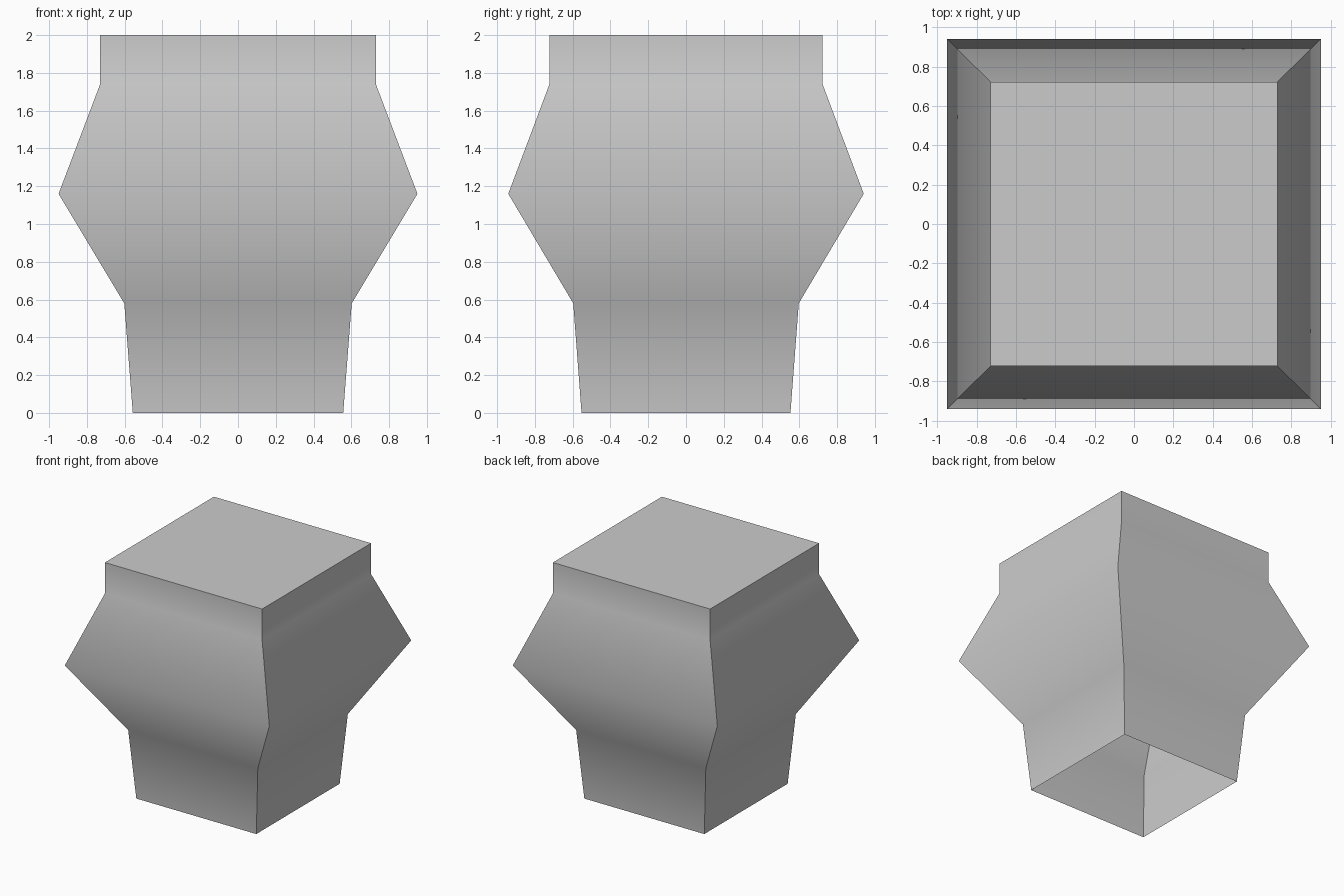
import bpy
import bmesh
import math

# Remove the default cube
cube = bpy.data.objects.get("Cube")
if cube:
    bpy.data.objects.remove(cube, do_unlink=True)

# Plain grey material
GREY = (0.6, 0.6, 0.6, 1.0)
grey = bpy.data.materials.new("plain_grey")
grey.use_nodes = True
grey.diffuse_color = GREY
grey.node_tree.nodes["Principled BSDF"].inputs["Base Color"].default_value = GREY

# Half width, half depth and height of each square ring, from the foot up
PROFILE = [
    (0.557, 0.553, 0.0),
    (0.602, 0.597, 0.58),
    (0.95, 0.941, 1.16),
    (0.73, 0.723, 1.74),
    (0.73, 0.723, 2.0),
]
CORNERS = [(-1, -1), (1, -1), (1, 1), (-1, 1)]

# Square shell, closed at the top and open underneath
bm = bmesh.new()
rings = [[bm.verts.new((sx * w, sy * d, z)) for sx, sy in CORNERS]
         for w, d, z in PROFILE]
for low, high in zip(rings, rings[1:]):
    for i in range(4):
        j = (i + 1) % 4
        bm.faces.new((low[i], low[j], high[j], high[i]))
bm.faces.new(rings[-1])

mesh = bpy.data.meshes.new("square_pillar")
bm.to_mesh(mesh)
bm.free()
mesh.materials.append(grey)
pillar = bpy.data.objects.new("square_pillar", mesh)
bpy.context.collection.objects.link(pillar)

# Smooth along the profile, sharp at the corners and the top rim
bpy.ops.object.select_all(action="DESELECT")
pillar.select_set(True)
bpy.context.view_layer.objects.active = pillar
bpy.ops.object.shade_smooth_by_angle(angle=math.radians(60))
